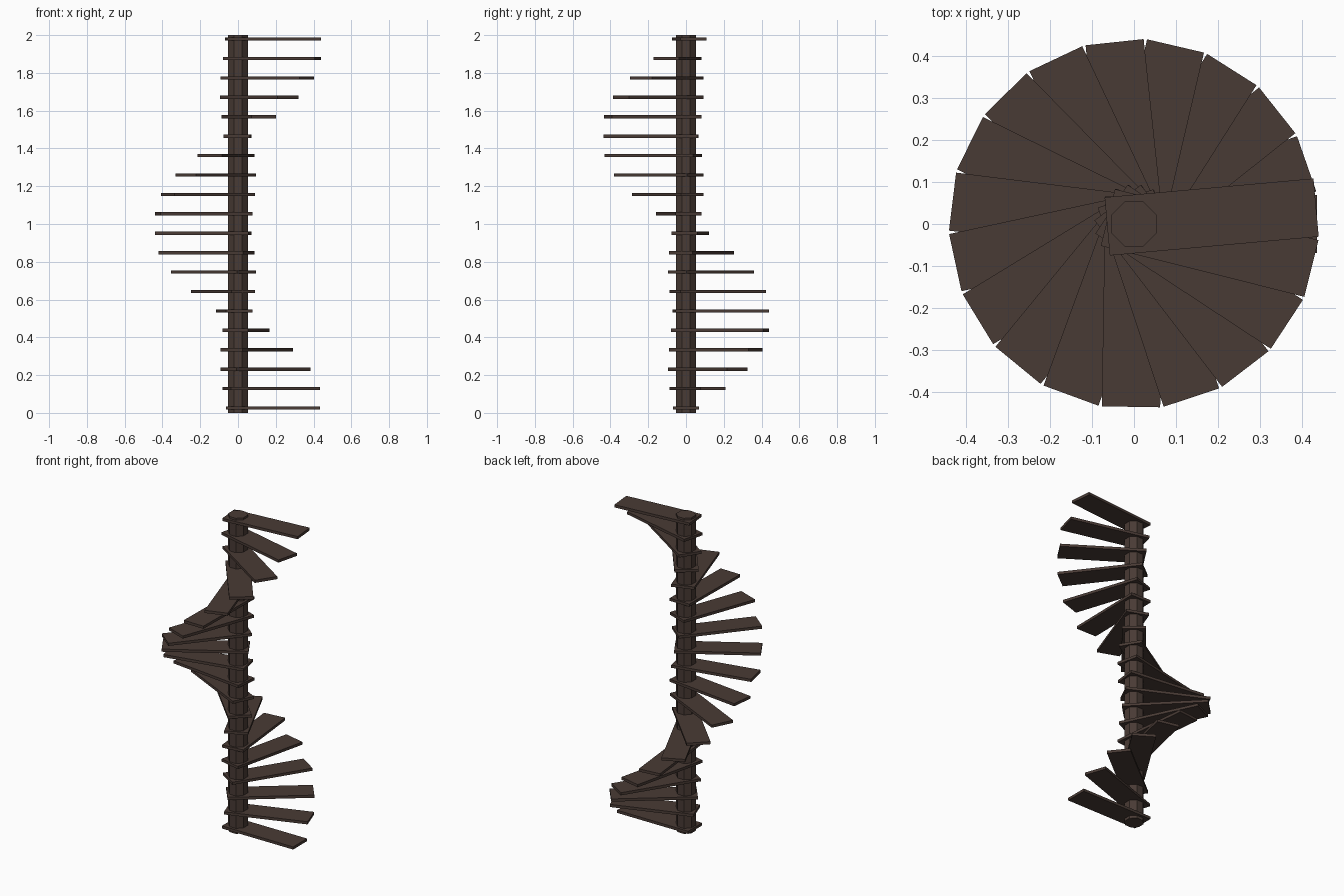
import bpy, bmesh, math
from mathutils import Matrix

if "Cube" in bpy.data.objects:
    bpy.data.objects.remove(bpy.data.objects["Cube"])

STEPS = 20
TURN = math.radians(365.15 / 19)        # rotation from one tread to the next
Z_FIRST, Z_LAST = 0.026, 1.979          # tread centre heights
INNER, OUTER, HALF_W, THICK = -0.064, 0.435, 0.0695, 0.017

wood = bpy.data.materials.new("dark brown wood")
wood.diffuse_color = (0.066, 0.043, 0.035, 1)
wood.use_nodes = True
wood.node_tree.nodes["Principled BSDF"].inputs["Base Color"].default_value = wood.diffuse_color


def add_object(name, bm):
    mesh = bpy.data.meshes.new(name)
    bm.to_mesh(mesh)
    bm.free()
    mesh.materials.append(wood)
    obj = bpy.data.objects.new(name, mesh)
    bpy.context.collection.objects.link(obj)
    return obj


# Central octagonal pole, flat side to the front
bm = bmesh.new()
radius = 0.053 / math.cos(math.pi / 8)
bmesh.ops.create_cone(bm, cap_ends=True, segments=8, radius1=radius,
                      radius2=radius, depth=2.0)
# Put a flat side squarely toward the front, whatever the start angle
a = math.atan2(bm.verts[:][0].co.y, bm.verts[:][0].co.x)
bmesh.ops.transform(bm, verts=bm.verts,
                    matrix=Matrix.Translation((0, 0, 1)) @ Matrix.Rotation(math.pi / 8 - a, 4, 'Z'))
add_object("central_pole", bm)

# Treads winding up counter-clockwise around the pole
for i in range(STEPS):
    z = Z_FIRST + (Z_LAST - Z_FIRST) * i / (STEPS - 1)
    bm = bmesh.new()
    bmesh.ops.create_cube(bm, size=1)
    place = (Matrix.Translation((0, 0, z)) @ Matrix.Rotation(i * TURN, 4, 'Z')
             @ Matrix.Translation(((INNER + OUTER) / 2, 0, 0))
             @ Matrix.Diagonal((OUTER - INNER, 2 * HALF_W, THICK, 1)))
    bmesh.ops.transform(bm, verts=bm.verts, matrix=place)
    add_object(f"tread_{i + 1:02d}", bm)
